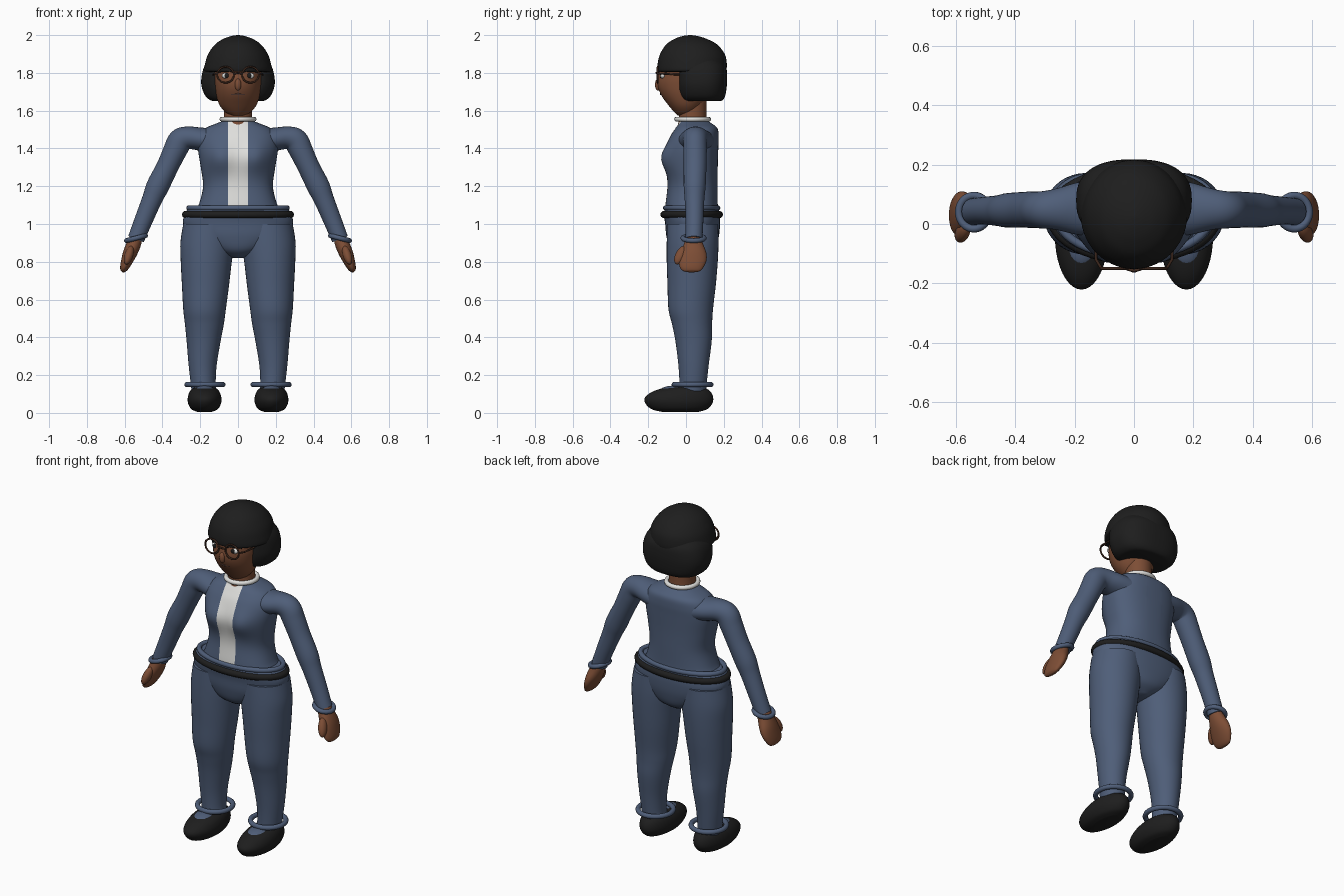
import bpy, bmesh
from math import cos, sin, pi, exp, copysign
from mathutils import Vector, Matrix

cube = bpy.data.objects.get("Cube")
if cube:
    bpy.data.objects.remove(cube)


def material(name, r, g, b):
    m = bpy.data.materials.new(name)
    m.use_nodes = True
    m.diffuse_color = (r, g, b, 1)
    bsdf = next(n for n in m.node_tree.nodes if n.type == 'BSDF_PRINCIPLED')
    bsdf.inputs["Base Color"].default_value = (r, g, b, 1)
    bsdf.inputs["Roughness"].default_value = 0.8
    return m


BLUE = material("slate_blue", .078, .112, .19)
BLACK = material("soft_black", .013, .013, .013)
SKIN = material("brown_skin", .205, .075, .036)
WHITE = material("off_white", .74, .74, .72)
BROWN = material("dark_brown", .045, .02, .012)
LIP = material("lip_brown", .10, .05, .04)


def add_object(name, data, *mats):
    ob = bpy.data.objects.new(name, data)
    bpy.context.collection.objects.link(ob)
    for m in mats:
        data.materials.append(m)
    return ob


def catmull(rows, steps):
    """Smoothly interpolate a list of equal-length rows."""
    out = []
    for i in range(len(rows) - 1):
        a, b = rows[max(i - 1, 0)], rows[i]
        c, d = rows[i + 1], rows[min(i + 2, len(rows) - 1)]
        for k in range(steps):
            t = k / steps
            out.append([q + .5 * t * (r - p + t * (2 * p - 5 * q + 4 * r - s + t * (3 * (q - r) + s - p)))
                        for p, q, r, s in zip(a, b, c, d)])
    out.append(list(rows[-1]))
    return out


def loft(name, rows, mat, flat=True, power=2.0, sides=40, steps=5, warp=None):
    """Skin elliptical sections (x, y, z, rx, ry); flat keeps them level."""
    rows = catmull(rows, steps)
    bm = bmesh.new()
    rings = []
    for i, (x, y, z, rx, ry) in enumerate(rows):
        u = Vector((1, 0, 0))
        if not flat:
            t = Vector(rows[min(i + 1, len(rows) - 1)][:3]) - Vector(rows[max(i - 1, 0)][:3])
            u = Vector((0, 1, 0)).cross(t).normalized()
        ring = []
        for k in range(sides):
            c, s = cos(2 * pi * k / sides), sin(2 * pi * k / sides)
            c, s = (copysign(abs(v) ** (2 / power), v) for v in (c, s))
            co = Vector((x, y, z)) + u * rx * c + Vector((0, ry * s, 0))
            ring.append(bm.verts.new(warp(co) if warp else co))
        rings.append(ring)
    for a, b in zip(rings, rings[1:]):
        for k in range(sides):
            n = (k + 1) % sides
            bm.faces.new((a[k], a[n], b[n], b[k]))
    bm.faces.new(rings[0])
    bm.faces.new(rings[-1])
    bmesh.ops.recalc_face_normals(bm, faces=bm.faces)
    me = bpy.data.meshes.new(name)
    bm.to_mesh(me)
    bm.free()
    ob = add_object(name, me, mat)
    smooth(ob)
    return ob


def smooth(ob):
    bpy.ops.object.select_all(action='DESELECT')
    ob.select_set(True)
    bpy.context.view_layer.objects.active = ob
    bpy.ops.object.shade_smooth_by_angle(angle=.9)


def ball(name, loc, size, mat, rot=(0, 0, 0)):
    bpy.ops.mesh.primitive_uv_sphere_add(segments=24, ring_count=14, location=loc, rotation=rot)
    ob = bpy.context.object
    ob.name, ob.scale = name, size
    ob.data.materials.append(mat)
    smooth(ob)


def wire(name, pts, radius, mat, closed=False):
    cu = bpy.data.curves.new(name, 'CURVE')
    cu.dimensions = '3D'
    cu.bevel_depth, cu.bevel_resolution, cu.use_fill_caps = radius, 3, True
    sp = cu.splines.new('POLY')
    sp.points.add(len(pts) - 1)
    for p, co in zip(sp.points, pts):
        p.co = (*co, 1)
    sp.use_cyclic_u = closed
    return add_object(name, cu, mat)


def hoop(name, centre, rx, ry, radius, mat, tilt=0, axis='Y'):
    m = Matrix.Rotation(tilt, 3, axis)
    pts = [Vector(centre) + m @ Vector((rx * cos(a), ry * sin(a), 0))
           for a in (2 * pi * i / 48 for i in range(48))]
    wire(name, pts, radius, mat, True)


# Torso with bust and white front panel
def bust(p):
    if p.y < .03:
        for s in (-1, 1):
            p.y -= .042 * exp(-((p.x - s * .095) / .08) ** 2 - ((p.z - 1.35) / .075) ** 2)
    return p


torso = loft("torso", [(0, .03, 1.07, .225, .14), (0, .03, 1.11, .205, .138), (0, .035, 1.2, .185, .133),
                       (0, .035, 1.3, .197, .133), (0, .038, 1.4, .212, .133), (0, .045, 1.46, .205, .128),
                       (0, .055, 1.505, .175, .112), (0, .05, 1.53, .12, .09), (0, .04, 1.545, .08, .075)],
             BLUE, power=2.35, sides=64, warp=bust)
torso.data.materials.append(WHITE)
bm = bmesh.new()
bm.from_mesh(torso.data)
for x in (-.052, .052):
    bmesh.ops.bisect_plane(bm, geom=bm.verts[:] + bm.edges[:] + bm.faces[:],
                           plane_co=(x, 0, 0), plane_no=(1, 0, 0))
for f in bm.faces:
    c = f.calc_center_median()
    f.material_index = int(abs(c.x) < .052 and c.y < .02)
bm.to_mesh(torso.data)
bm.free()
hoop("collar", (0, .035, 1.555), .085, .085, .013, WHITE)

# Hips, jacket hem and belt
loft("hips", [(0, .035, .82, .03, .06), (0, .035, .86, .14, .115), (0, .035, .93, .255, .138),
              (0, .035, 1.0, .29, .145), (0, .03, 1.05, .283, .148), (0, .03, 1.085, .262, .14)],
     BLUE, power=2.2, sides=56)
hoop("jacket_hem", (0, .03, 1.085), .26, .138, .014, BLUE)
hoop("belt", (0, .03, 1.05), .278, .147, .019, BLACK)

for s, side in ((1, "left"), (-1, "right")):
    # Trouser leg, cuff and shoe
    loft(side + "_leg", [(s * .155, .035, 1.0, .135, .135), (s * .162, .035, .9, .143, .137),
                         (s * .168, .033, .8, .135, .135), (s * .172, .03, .68, .125, .128),
                         (s * .177, .025, .55, .113, .118), (s * .178, .032, .47, .103, .106),
                         (s * .182, .04, .38, .09, .096), (s * .187, .04, .26, .075, .081),
                         (s * .185, .038, .17, .067, .073), (s * .18, .035, .11, .065, .07)], BLUE)
    hoop(side + "_trouser_cuff", (s * .175, .035, .15), .095, .097, .014, BLUE)
    loft(side + "_shoe", [(s * .177, -.03, .006, .04, .1), (s * .177, -.035, .02, .07, .148),
                          (s * .177, -.038, .05, .087, .177), (s * .177, -.037, .08, .089, .181),
                          (s * .177, -.025, .11, .08, .157), (s * .177, -.01, .13, .062, .115),
                          (s * .177, 0, .138, .035, .06)], BLACK)
    ball(side + "_instep", (s * .177, -.055, .113), (.058, .088, .032), BLUE)

    # Sleeve, cuff and hand
    loft(side + "_sleeve", [(s * .10, .055, 1.435, .075, .1), (s * .19, .052, 1.448, .062, .088),
                            (s * .26, .05, 1.456, .06, .07), (s * .305, .048, 1.44, .066, .063),
                            (s * .335, .048, 1.385, .062, .062), (s * .375, .048, 1.3, .058, .06),
                            (s * .425, .046, 1.2, .06, .058), (s * .455, .045, 1.13, .053, .052),
                            (s * .5, .045, 1.02, .048, .047), (s * .54, .042, .92, .044, .045)],
         BLUE, flat=False)
    hoop(side + "_sleeve_cuff", (s * .54, .04, .925), .052, .056, .013, BLUE, -s * .3 + s * .55)
    loft(side + "_hand", [(s * .538, .04, .93, .033, .038), (s * .553, .04, .89, .038, .052),
                          (s * .572, .04, .845, .037, .068), (s * .588, .035, .805, .031, .073),
                          (s * .602, .03, .77, .023, .062), (s * .61, .03, .752, .014, .045),
                          (s * .613, .03, .746, .004, .02)], SKIN, flat=False)
    ball(side + "_thumb", (s * .578, -.028, .835), (.023, .028, .055), SKIN, (-.45, -s * .3, 0))

    # Eye, brow and round spectacles
    ball(side + "_eye_white", (s * .06, -.122, 1.785), (.026, .014, .016), WHITE)
    ball(side + "_iris", (s * .06, -.133, 1.786), (.012, .006, .013), BLACK)
    wire(side + "_brow", [(s * .025, -.142, 1.808), (s * .06, -.134, 1.818), (s * .1, -.105, 1.808)], .007, BLACK)
    hoop(side + "_lens_rim", (s * .066, -.15, 1.79), .044, .042, .005, BROWN, pi / 2, 'X')
    wire(side + "_temple", [(s * .11, -.15, 1.795), (s * .128, -.12, 1.795), (s * .132, -.02, 1.79)], .005, BROWN)

wire("spectacle_bridge", [(-.024, -.152, 1.795), (0, -.158, 1.8), (.024, -.152, 1.795)], .005, BROWN)

# Neck, head and face
loft("neck", [(0, .035, 1.52, .08, .078), (0, .035, 1.57, .073, .073), (0, .035, 1.68, .075, .075)], SKIN)
loft("head", [(0, .0, 1.575, .04, .045), (0, .0, 1.595, .07, .065), (0, -.002, 1.63, .098, .092),
              (0, -.003, 1.68, .115, .127), (0, -.003, 1.73, .123, .147), (0, -.002, 1.78, .126, .147),
              (0, .01, 1.86, .12, .14), (0, .02, 1.93, .08, .09)], SKIN)
ball("nose", (0, -.148, 1.738), (.017, .016, .032), SKIN)
wire("mouth", [(-.035, -.122, 1.688), (0, -.133, 1.688), (.035, -.122, 1.688)], .006, LIP)

# Bobbed hair: crown with fringe, and a lower part open at the face
loft("hair_crown", [(0, .03, 1.805, .15, .165), (0, .031, 1.812, .178, .181), (0, .033, 1.85, .174, .183),
                    (0, .034, 1.9, .158, .171), (0, .03, 1.95, .122, .135), (0, .025, 1.98, .078, .085),
                    (0, .022, 1.995, .035, .04), (0, .022, 2.0, .006, .006)], BLACK, sides=56)


def open_face(p):
    p.y = max(p.y, -.035)
    return p


loft("hair_bob", [(0, .085, 1.65, .11, .085), (0, .085, 1.655, .145, .108), (0, .083, 1.68, .174, .125),
                  (0, .08, 1.73, .193, .136), (0, .078, 1.78, .193, .14), (0, .07, 1.83, .18, .142),
                  (0, .06, 1.87, .155, .125)],
     BLACK, power=2.5, sides=56, warp=open_face)
